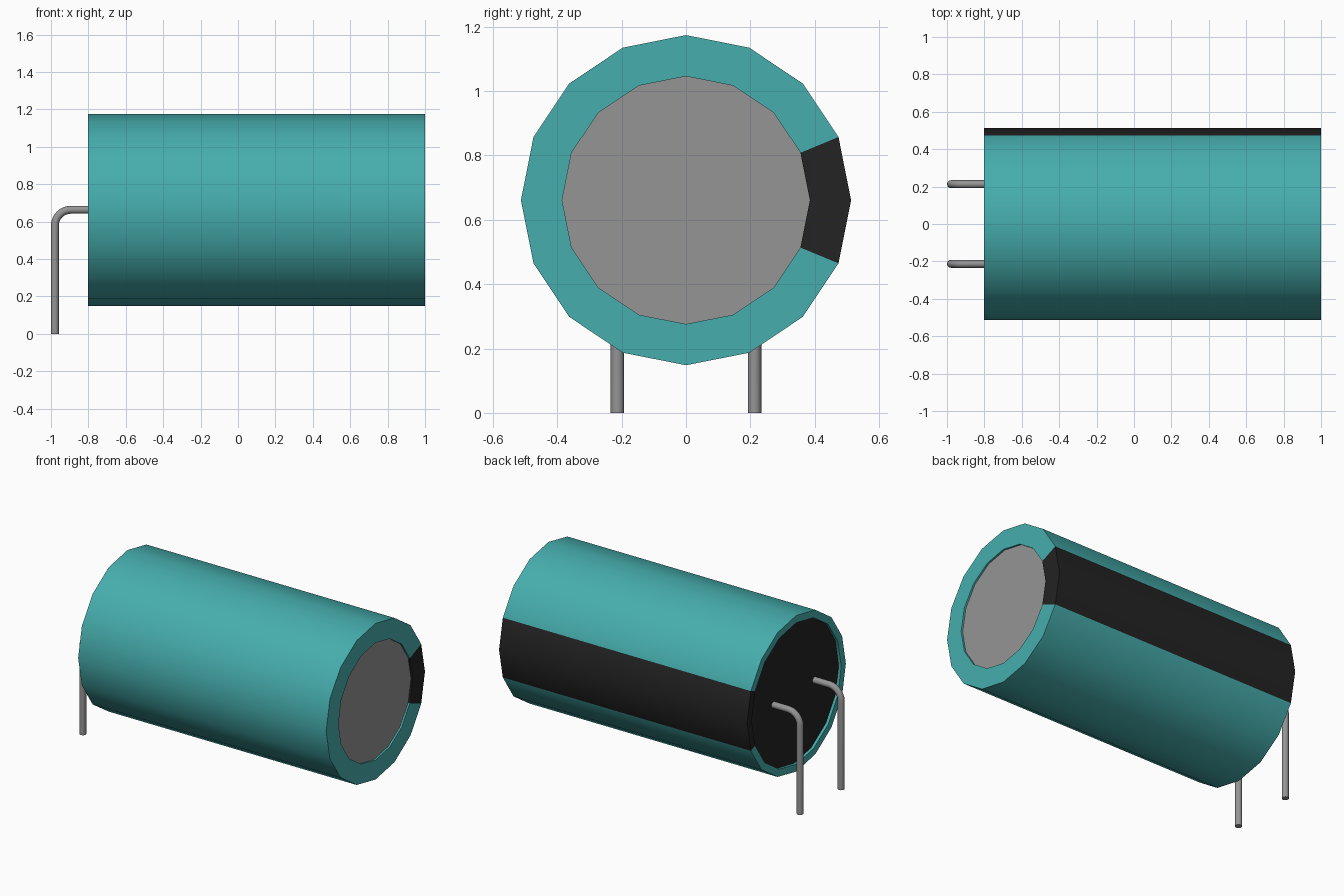
import bpy, bmesh, math

cube = bpy.data.objects.get("Cube")
if cube:
    bpy.data.objects.remove(cube, do_unlink=True)

SIDES = 16
AXIS_Z = 0.661
LEFT_END, RIGHT_END = -0.803, 1.0
R_OUT, R_BASE, R_TOP = 0.513, 0.465, 0.385
BASE_X, TOP_X = LEFT_END + 0.018, RIGHT_END - 0.012


def material(name, color):
    m = bpy.data.materials.new(name)
    m.use_nodes = True
    rgba = (*color, 1)
    m.diffuse_color = rgba
    bsdf = m.node_tree.nodes["Principled BSDF"]
    bsdf.inputs["Base Color"].default_value = rgba
    bsdf.inputs["Roughness"].default_value = 0.6
    return m


teal = material("teal sleeve", (0.062, 0.42, 0.42))
black = material("black", (0.017, 0.017, 0.017))
grey = material("grey metal", (0.30, 0.30, 0.30))


def smooth(ob):
    bpy.ops.object.select_all(action='DESELECT')
    ob.select_set(True)
    bpy.context.view_layer.objects.active = ob
    bpy.ops.object.shade_smooth_by_angle(angle=math.radians(32))


def add_mesh(name, bm, mats):
    bmesh.ops.recalc_face_normals(bm, faces=bm.faces)
    me = bpy.data.meshes.new(name)
    bm.to_mesh(me)
    bm.free()
    for m in mats:
        me.materials.append(m)
    ob = bpy.data.objects.new(name, me)
    bpy.context.collection.objects.link(ob)
    return ob


def ring(bm, x, r):
    return [bm.verts.new((x, r * math.cos(a), AXIS_Z + r * math.sin(a)))
            for a in (2 * math.pi * i / SIDES for i in range(SIDES))]


# Sleeve: lathed around x, folded over both ends, with a two-facet black stripe at the back
bm = bmesh.new()
profile = [(BASE_X, R_BASE), (LEFT_END, R_BASE), (LEFT_END, R_OUT),
           (RIGHT_END, R_OUT), (RIGHT_END, R_TOP), (TOP_X, R_TOP)]
rings = [ring(bm, x, r) for x, r in profile]
for a, b in zip(rings, rings[1:]):
    for i in range(SIDES):
        j = (i + 1) % SIDES
        f = bm.faces.new((a[i], a[j], b[j], b[i]))
        f.material_index = 1 if i in (0, SIDES - 1) else 0
# Consistent winding already faces outward along the lathe; recalc keeps it so
sleeve = add_mesh("sleeve", bm, [teal, black])
smooth(sleeve)

# End discs, recessed in the sleeve
for name, x, r, mat, direction in (("metal_top", TOP_X, R_TOP, grey, 1),
                                   ("rubber_base", BASE_X, R_BASE, black, -1)):
    bm = bmesh.new()
    face = bm.faces.new(ring(bm, x, r))
    face.normal_update()
    flip = face.normal.x * direction < 0
    disc = add_mesh(name, bm, [mat])
    if (disc.data.polygons[0].normal.x * direction) < 0:
        disc.data.flip_normals()

# Bent wire leads
LEAD_X, LEAD_Z, BEND, LEAD_R = -0.979, 0.663, 0.085, 0.021


def lead(name, y):
    pts = [(BASE_X + 0.01, LEAD_Z)]
    for k in range(9):
        a = math.pi / 2 * (1 + k / 8)
        pts.append((LEAD_X + BEND + BEND * math.cos(a),
                    LEAD_Z - BEND + BEND * math.sin(a)))
    pts.append((LEAD_X, 0))
    cu = bpy.data.curves.new(name, 'CURVE')
    cu.dimensions = '3D'
    cu.bevel_depth = LEAD_R
    cu.bevel_resolution = 4
    cu.use_fill_caps = True
    sp = cu.splines.new('POLY')
    sp.points.add(len(pts) - 1)
    for p, (x, z) in zip(sp.points, pts):
        p.co = (x, y, z, 1)
    cu.materials.append(grey)
    ob = bpy.data.objects.new(name, cu)
    bpy.context.collection.objects.link(ob)
    bpy.ops.object.select_all(action='DESELECT')
    ob.select_set(True)
    bpy.context.view_layer.objects.active = ob
    bpy.ops.object.convert(target='MESH')
    smooth(bpy.context.view_layer.objects.active)


lead("front_lead", -0.213)
lead("back_lead", 0.213)
